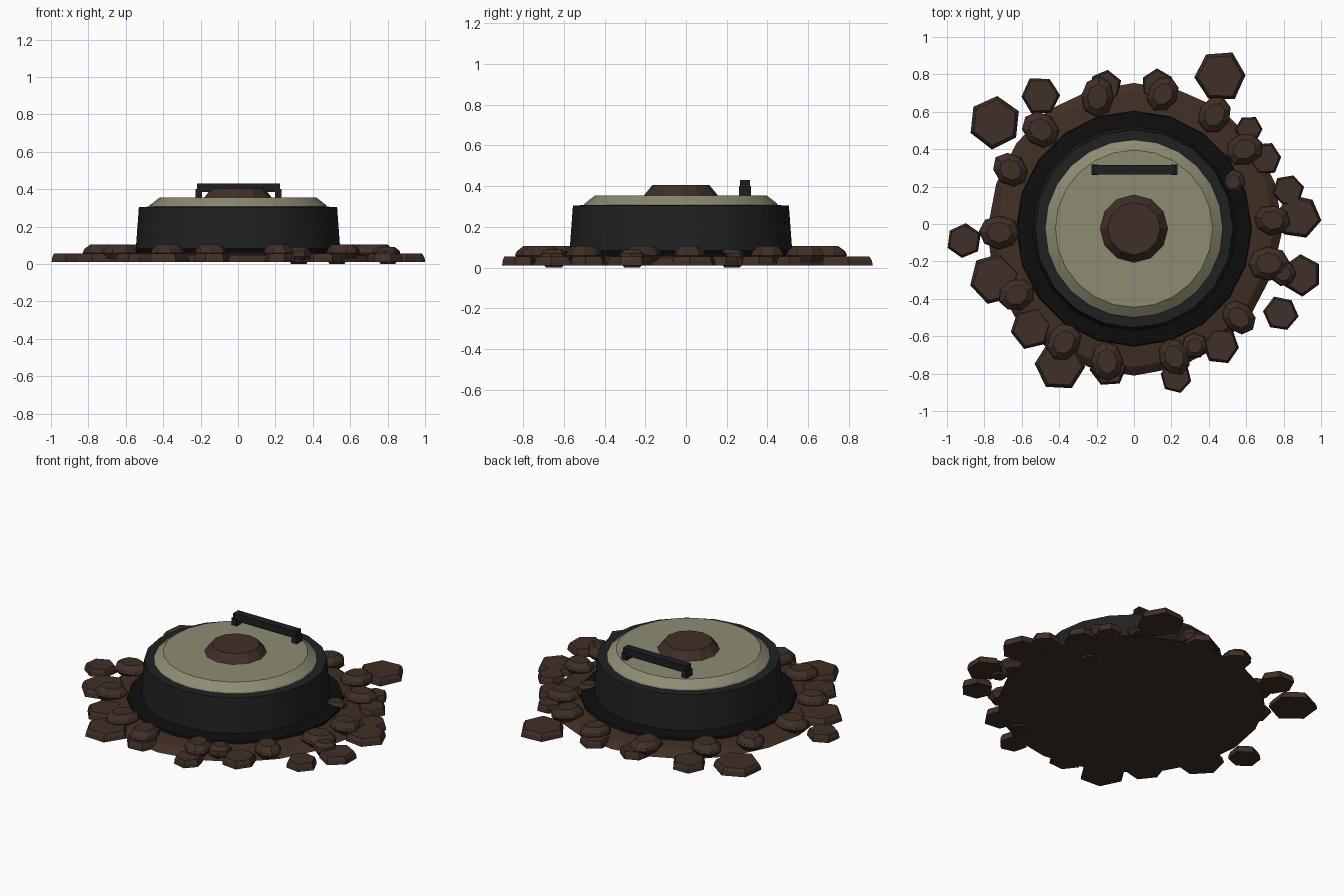
import bpy, bmesh, math, random
from mathutils import Vector

random.seed(4)
cube = bpy.data.objects.get("Cube")
if cube:
    bpy.data.objects.remove(cube, do_unlink=True)


def material(name, colour):
    mat = bpy.data.materials.new(name)
    mat.use_nodes = True
    mat.diffuse_color = (*colour, 1)
    mat.node_tree.nodes["Principled BSDF"].inputs["Base Color"].default_value = (*colour, 1)
    return mat


soil_brown = material("soil brown", (.052, .028, .018))
rock_brown = material("rock brown", (.050, .028, .020))
casing_grey = material("casing grey", (.0145, .015, .016))
skirt_black = material("skirt black", (.004, .004, .004))
lid_olive = material("lid olive", (.27, .262, .17))
handle_grey = material("handle grey", (.012, .013, .015))


def finish(name, bm, mat, smooth=False):
    bmesh.ops.recalc_face_normals(bm, faces=bm.faces)
    mesh = bpy.data.meshes.new(name)
    bm.to_mesh(mesh)
    bm.free()
    mesh.materials.append(mat)
    obj = bpy.data.objects.new(name, mesh)
    bpy.context.collection.objects.link(obj)
    if smooth:
        bpy.ops.object.select_all(action="DESELECT")
        obj.select_set(True)
        bpy.context.view_layer.objects.active = obj
        bpy.ops.object.shade_smooth_by_angle(angle=math.radians(25))
    return obj


def lathe(bm, profile, sides, centre, stretch=1, turn=0, wobble=0):
    """Stack rings of (radius, height) and cap both ends."""
    cx, cy = centre
    jitter = [1 + random.uniform(-wobble, wobble) for _ in range(sides)]
    rings = []
    for radius, z in profile:
        ring = []
        for i in range(sides):
            a = math.tau * i / sides
            u, v = radius * jitter[i] * math.cos(a), radius * jitter[i] * math.sin(a) * stretch
            x = u * math.cos(turn) - v * math.sin(turn)
            y = u * math.sin(turn) + v * math.cos(turn)
            ring.append(bm.verts.new((cx + x, cy + y, z)))
        rings.append(ring)
    for low, high in zip(rings, rings[1:]):
        for i in range(sides):
            j = (i + 1) % sides
            bm.faces.new((low[i], low[j], high[j], high[i]))
    bm.faces.new(rings[0][::-1])
    bm.faces.new(rings[-1])


def turned(name, profile, sides, mat, smooth=False, wobble=0):
    bm = bmesh.new()
    lathe(bm, profile, sides, (0, -.025), turn=math.pi / 2, wobble=wobble)
    return finish(name, bm, mat, smooth)


# Soil bed and round casing
turned("soil_bed", [(.785, .01), (.74, .045), (.6, .06)], 20, soil_brown, wobble=.015)
turned("skirt", [(.635, .04), (.625, .07), (.54, .085)], 20, skirt_black, True)
turned("casing", [(.548, .05), (.545, .1), (.53, .305), (.46, .307)], 20, casing_grey, True)
turned("lid", [(.478, .3), (.472, .315), (.42, .355)], 24, lid_olive, True)
turned("pressure_plug", [(.185, .35), (.14, .405)], 12, rock_brown)


# Carry handle: a bar on two end feet
def box(name, low, high, mat):
    low, high = Vector(low), Vector(high)
    bm = bmesh.new()
    bmesh.ops.create_cube(bm, size=1)
    for v in bm.verts:
        v.co = (low + high) / 2 + v.co * (high - low)
    return finish(name, bm, mat)


box("handle_bar", (-.22, .265, .385), (.225, .315, .43), handle_grey)
for side, x in (("right", -.21), ("left", .215)):
    box("handle_foot_" + side, (x - .018, .261, .35), (x + .018, .319, .4), handle_grey)

# Flat angular stones lying around the bed: x, y, radius
flat_stones = [
    (.46, .79, .14), (-.745, .545, .145), (-.5, .685, .105), (-.91, -.09, .095),
    (-.745, -.295, .14), (-.55, -.555, .115), (-.395, -.755, .135), (-.135, -.77, .1),
    (.225, -.82, .085), (.465, -.65, .1), (.785, -.48, .095), (.895, -.275, .11),
    (.88, .04, .12), (.825, .18, .085), (.615, .505, .075), (-.155, .735, .09),
    (.125, .74, .09), (.7, .35, .09)]
bm = bmesh.new()
for x, y, r in flat_stones:
    lathe(bm, [(r, .01), (r * .96, .035), (r * .86, .055)], 6, (x, y),
          turn=random.uniform(0, 1), wobble=.04)
finish("flat_stones", bm, rock_brown)

# Rounded clods resting on the bed: x, y
clods = [
    (-.195, .68), (.155, .695), (.43, .585), (-.5, .505), (-.66, .29), (-.72, -.045),
    (-.63, -.38), (-.375, -.63), (-.145, -.735), (.215, -.71), (.56, -.5),
    (.72, -.21), (.74, .02), (.59, .4)]
bm = bmesh.new()
for x, y in clods:
    r = random.uniform(.095, .112)
    lathe(bm, [(r * .75, .03), (r, .06), (r * .92, .08), (r * .62, .105)], 8, (x, y),
          stretch=.82, turn=math.atan2(y, x) + random.uniform(-.4, .4), wobble=.03)
finish("clods", bm, rock_brown)

# Small loose pebbles
bm = bmesh.new()
for x, y in [(.325, -.65), (.53, .225), (.8, -.265)]:
    lathe(bm, [(.04, 0), (.07, .04), (.065, .07), (.04, .09)], 7, (x, y),
          turn=random.uniform(0, 1), wobble=.05)
finish("pebbles", bm, rock_brown)
